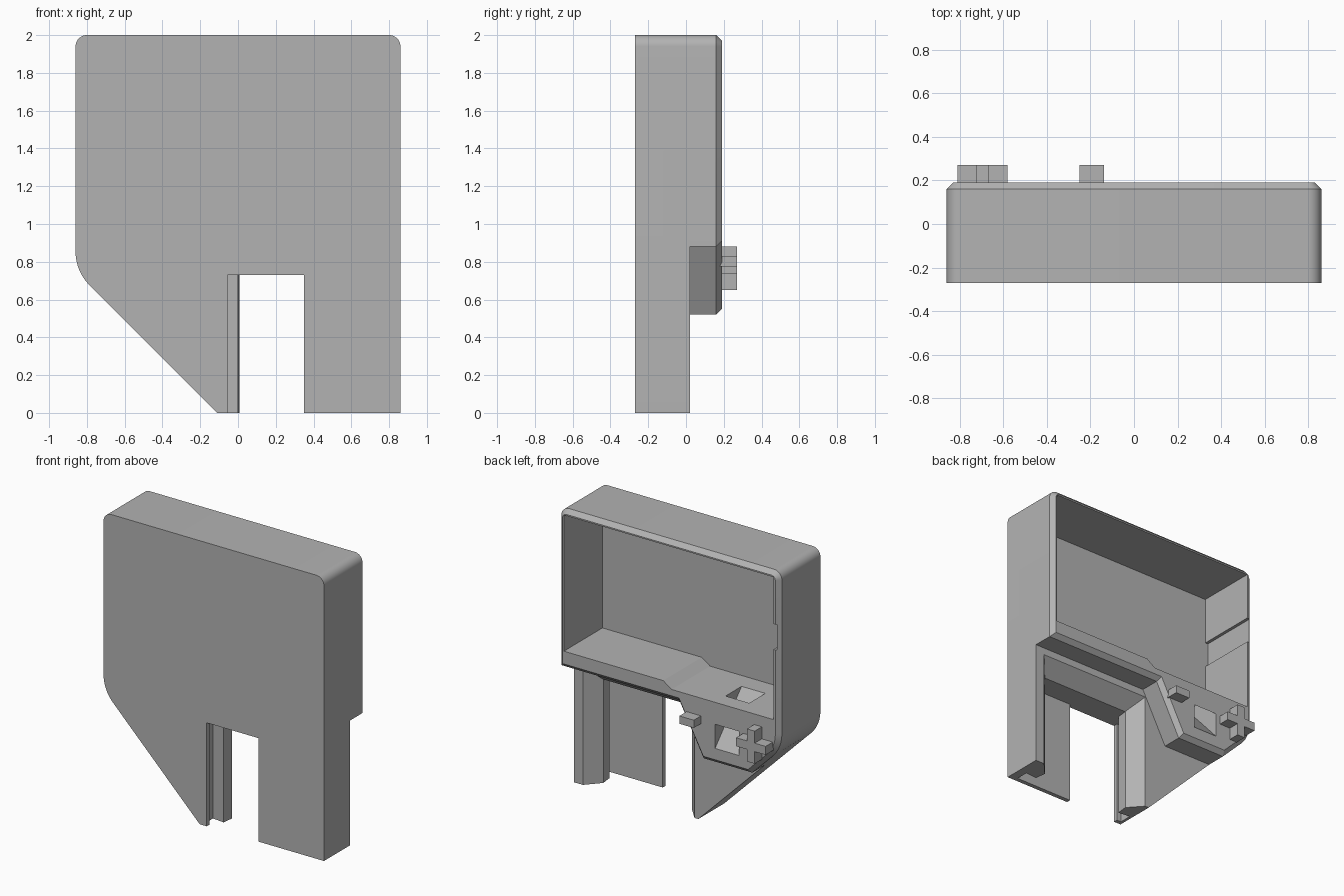
import bpy
import bmesh
from math import sin, cos, tan
from mathutils import Vector

cube = bpy.data.objects.get("Cube")
if cube:
    bpy.data.objects.remove(cube, do_unlink=True)

grey = bpy.data.materials.new("plain_grey")
grey.use_nodes = True
grey.diffuse_color = (0.45, 0.45, 0.45, 1)
grey.node_tree.nodes["Principled BSDF"].inputs["Base Color"].default_value = (0.45, 0.45, 0.45, 1)


def loft(name, loops):
    """Closed solid through matching loops of points, capped at both ends."""
    bm = bmesh.new()
    rings = [[bm.verts.new(p) for p in loop] for loop in loops]
    n = len(rings[0])
    for a, b in zip(rings, rings[1:]):
        for i in range(n):
            j = (i + 1) % n
            bm.faces.new((a[i], a[j], b[j], b[i]))
    bm.faces.new(rings[0])
    bm.faces.new(rings[-1])
    bmesh.ops.recalc_face_normals(bm, faces=bm.faces[:])
    mesh = bpy.data.meshes.new(name)
    bm.to_mesh(mesh)
    bm.free()
    obj = bpy.data.objects.new(name, mesh)
    bpy.context.collection.objects.link(obj)
    mesh.materials.append(grey)
    return obj


def at_y(pts, y):
    return [(p[0], y, p[1]) for p in pts]


def prism_y(name, pts, y0, y1):
    return loft(name, [at_y(pts, y0), at_y(pts, y1)])


def rect(x0, x1, z0, z1):
    return [(x0, z0), (x1, z0), (x1, z1), (x0, z1)]


def fillet(corners, steps=10):
    """Round the corners that carry a radius."""
    out = []
    for i, c in enumerate(corners):
        p = Vector(c[:2])
        if len(c) < 3:
            out.append(p)
            continue
        u = (Vector(corners[i - 1][:2]) - p).normalized()
        v = (Vector(corners[(i + 1) % len(corners)][:2]) - p).normalized()
        half = u.angle(v) / 2
        start = p + u * (c[2] / tan(half))
        centre = p + (u + v).normalized() * (c[2] / sin(half))
        e1 = (start - centre).normalized()
        e2 = -u
        sweep = 3.14159265 - 2 * half
        for k in range(steps + 1):
            t = sweep * k / steps
            out.append(centre + (e1 * cos(t) + e2 * sin(t)) * c[2])
    return out


def inset(pts, d):
    """Offset a counter-clockwise outline inward by d."""
    out = []
    for i, p in enumerate(pts):
        a = (p - pts[i - 1]).normalized()
        b = (pts[(i + 1) % len(pts)] - p).normalized()
        na, nb = Vector((-a.y, a.x)), Vector((-b.y, b.x))
        out.append(p + (na + nb) * (d / (1 + na.dot(nb))))
    return out


def combine(target, tool, operation):
    mod = target.modifiers.new(operation.lower(), 'BOOLEAN')
    mod.operation = operation
    mod.solver = 'EXACT'
    mod.object = tool
    bpy.context.view_layer.objects.active = target
    bpy.ops.object.modifier_apply(modifier=mod.name)
    bpy.data.objects.remove(tool, do_unlink=True)


# Front housing with the slanted lower corner
top = [(0.86, 2, 0.06), (-0.86, 2, 0.06), (-0.86, 0.75, 0.25)]
housing = prism_y("housing", fillet([(-0.11, 0), (0.86, 0)] + top), -0.27, 0.02)

# Raised rear frame and control panel, chamfered around the back edge
frame = fillet([(-0.63, 0.52), (-0.25, 0.52), (-0.06, 0.88), (0.86, 0.88)] + top)
rear = loft("rear_frame", [at_y(frame, 0.02), at_y(frame, 0.16),
                           at_y(inset(frame, 0.03), 0.19)])
combine(housing, rear, 'UNION')

# Large rear bay with a stepped sill, and a notch in its side wall
bay = [(0.82, 1.96), (0.82, 1.0), (0.045, 1.0), (-0.02, 0.955),
       (-0.815, 0.955), (-0.815, 1.96)]
combine(housing, prism_y("bay_cutter", bay, -0.24, 0.4), 'DIFFERENCE')
combine(housing, prism_y("notch_cutter", rect(-0.837, -0.7, 1.45, 1.63), -0.24, 0.4), 'DIFFERENCE')

# Sloping cable channel from the sill to the control panel
slope = [(0.07, 0.96), (0.05, 1.02), (-0.165, 1.02), (-0.11, 0.96),
         (0.19, 0.63), (0.25, 0.57), (0.25, 0.74), (0.19, 0.80)]
channel = loft("channel_cutter", [[(x, y, z) for y, z in slope] for x in (-0.545, -0.36)])
combine(housing, channel, 'DIFFERENCE')

# Lower slot: flared rear mouth, grooved interior, front window
mouth = loft("mouth_cutter", [at_y(rect(0.01, 0.70, -0.1, 0.73), -0.08),
                              at_y(rect(-0.08, 0.79, -0.1, 0.83), 0.02),
                              at_y(rect(-0.08, 0.79, -0.1, 0.83), 0.1)])
combine(housing, mouth, 'DIFFERENCE')
side = [(0.70, -0.07), (0.71, -0.16), (0.80, -0.15), (0.80, -0.24)]
groove = side + [(0.71 - x, y) for x, y in reversed(side)]
combine(housing, loft("groove_cutter", [[(x, y, z) for x, y in groove] for z in (-0.1, 0.73)]),
        'DIFFERENCE')
combine(housing, prism_y("window_cutter", rect(-0.055, 0.35, -0.1, 0.73), -0.4, -0.2), 'DIFFERENCE')

# Cross-shaped peg and small bar peg on the control panel
cx, cz, arm, w = -0.695, 0.765, 0.115, 0.03
cross = [(w, arm), (-w, arm), (-w, w), (-arm, w), (-arm, -w), (-w, -w),
         (-w, -arm), (w, -arm), (w, -w), (arm, -w), (arm, w), (w, w)]
prism_y("cross_peg", [(cx + x, cz + z) for x, z in cross], 0.18, 0.27)
prism_y("bar_peg", rect(-0.25, -0.137, 0.775, 0.83), 0.18, 0.27)

# Smooth the rounded corners, keep edges sharp
bpy.ops.object.select_all(action='DESELECT')
housing.select_set(True)
bpy.context.view_layer.objects.active = housing
bpy.ops.object.shade_smooth_by_angle(angle=0.35)
